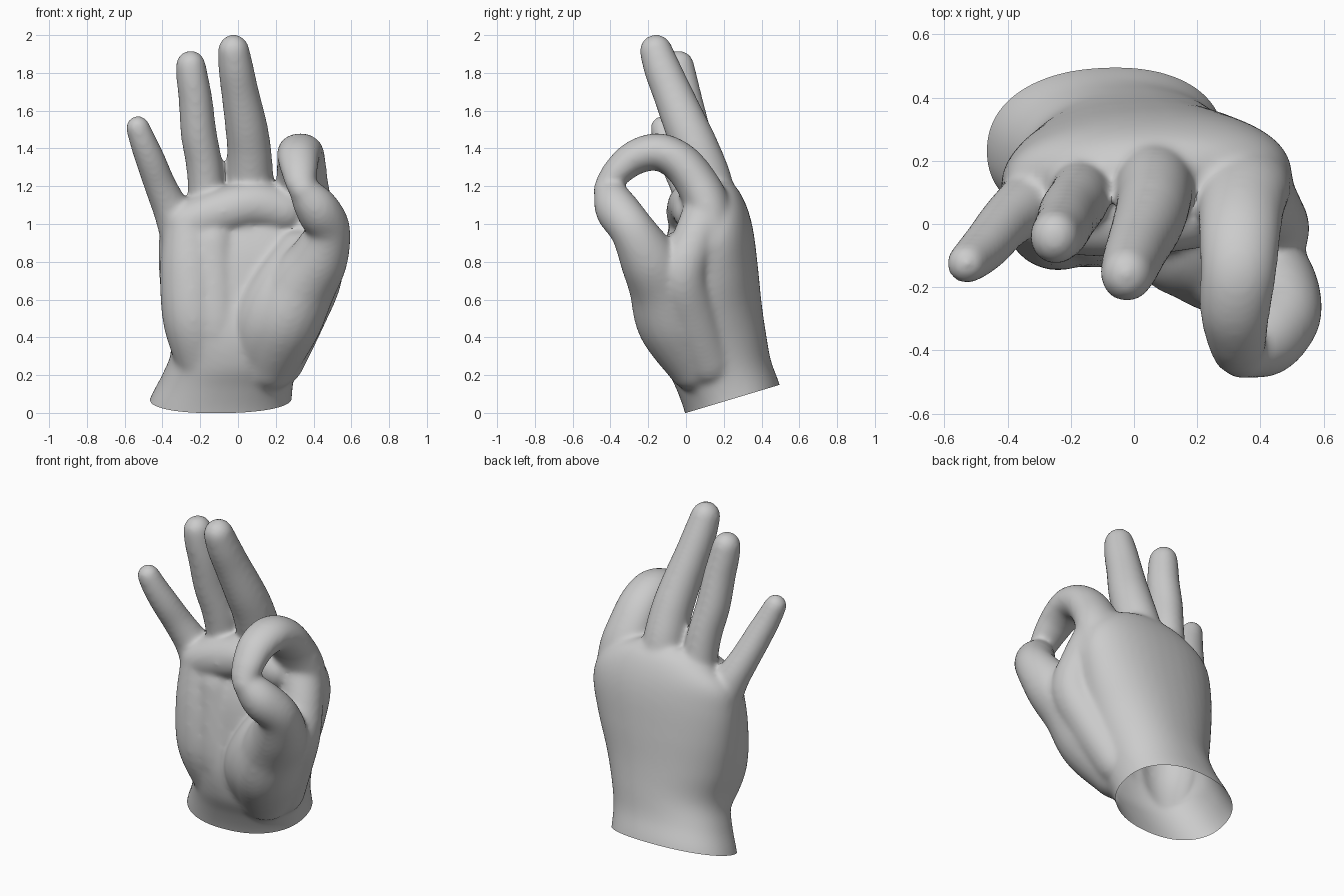
import bpy, bmesh, math
from mathutils import Vector

if "Cube" in bpy.data.objects:
    bpy.data.objects.remove(bpy.data.objects["Cube"])

bm = bmesh.new()


def skin_rings(rings):
    """Join a stack of vertex rings into a closed tube."""
    rows = [[bm.verts.new(p) for p in ring] for ring in rings]
    n = len(rows[0])
    for a, b in zip(rows, rows[1:]):
        for i in range(n):
            j = (i + 1) % n
            bm.faces.new((a[i], a[j], b[j], b[i]))
    bm.faces.new(rows[0][::-1])
    bm.faces.new(rows[-1])


def spline(keys, steps=6):
    """Catmull-Rom samples through tuples of any length."""
    k = [keys[0]] + keys + [keys[-1]]
    out = []
    for a, b, c, d in zip(k, k[1:], k[2:], k[3:]):
        for s in range(steps):
            t = s / steps
            out.append([0.5 * (2 * q + (r - p) * t + (2 * p - 5 * q + 4 * r - w) * t * t
                               + (3 * q - p - 3 * r + w) * t ** 3)
                        for p, q, r, w in zip(a, b, c, d)])
    return out + [list(keys[-1])]


def finger(keys, flat=1.0, side=(1, 0, 0), n=20):
    """Round-ended tube through (x, y, z, radius); flat scales the thickness."""
    side = Vector(side)
    pts = spline(keys)
    pos = [Vector(p[:3]) for p in pts]
    last = len(pos) - 1
    dirs = [(pos[min(i + 1, last)] - pos[max(i - 1, 0)]).normalized() for i in range(last + 1)]
    stations = []
    caps = [math.radians(a) for a in (20, 40, 58, 74, 86)]
    for a in reversed(caps):
        r = pts[0][3]
        stations.append((pos[0] - dirs[0] * r * math.sin(a), dirs[0], r * math.cos(a)))
    stations += [(p, d, q[3]) for p, d, q in zip(pos, dirs, pts)]
    for a in caps:
        r = pts[-1][3]
        stations.append((pos[-1] + dirs[-1] * r * math.sin(a), dirs[-1], r * math.cos(a)))
    rings = []
    for p, d, r in stations:
        u = (side - d * d.dot(side)).normalized()
        v = d.cross(u)
        rings.append([p + u * r * math.cos(2 * math.pi * i / n)
                      + v * r * flat * math.sin(2 * math.pi * i / n) for i in range(n)])
    skin_rings(rings)


def palm(keys, slope=0.3, n=40):
    """Loft of rounded sections (x, y, z, half width, half depth), tilted back."""
    rings = []
    for x, y, z, rx, ry in spline(keys):
        ring = []
        for i in range(n):
            a = 2 * math.pi * i / n
            c, s = math.cos(a), math.sin(a)
            c = math.copysign(abs(c) ** 0.9, c)
            s = math.copysign(abs(s) ** 0.9, s)
            ring.append((x + rx * c, y + ry * s + 0.04 * rx * c, z + slope * ry * s))
        rings.append(ring)
    skin_rings(rings)


# wrist and palm
palm([(-0.11, 0.275, -0.06, 0.40, 0.25), (-0.09, 0.245, 0.075, 0.375, 0.25),
      (-0.05, 0.20, 0.20, 0.35, 0.25), (-0.01, 0.16, 0.33, 0.345, 0.265),
      (0.0, 0.135, 0.50, 0.39, 0.265), (0.02, 0.135, 0.70, 0.435, 0.245),
      (0.04, 0.135, 0.90, 0.46, 0.22), (0.04, 0.14, 1.04, 0.43, 0.18),
      (0.05, 0.14, 1.15, 0.31, 0.13), (0.04, 0.12, 1.21, 0.19, 0.09)])

# fleshy pads: little finger side (two strands), below the fingers
finger([(-0.20, 0.06, 0.30, 0.14), (-0.235, 0.02, 0.50, 0.165),
        (-0.25, 0.03, 0.75, 0.165), (-0.26, 0.04, 0.95, 0.14)])
finger([(-0.10, 0.06, 0.30, 0.15), (-0.12, 0.02, 0.50, 0.16), (-0.14, 0.03, 0.90, 0.14)])
finger([(-0.27, 0.03, 1.00, 0.12), (-0.10, 0.02, 1.06, 0.125),
        (0.08, 0.03, 1.10, 0.125), (0.24, 0.05, 1.07, 0.12)], side=(0, 0, 1))

# thumb base pad: inner strand, and web running up towards the index knuckle
finger([(0.09, 0.06, 0.28, 0.15), (0.15, -0.04, 0.48, 0.18),
        (0.24, -0.07, 0.66, 0.17), (0.33, -0.02, 0.83, 0.14)])
finger([(0.22, 0.12, 0.27, 0.13), (0.33, 0.03, 0.52, 0.14), (0.42, -0.02, 0.73, 0.135),
        (0.415, 0.04, 0.90, 0.12), (0.37, 0.10, 1.03, 0.13)])

# thumb
finger([(0.16, 0.05, 0.27, 0.16), (0.24, -0.06, 0.48, 0.20), (0.335, -0.12, 0.67, 0.185),
        (0.43, -0.20, 0.82, 0.155), (0.475, -0.285, 0.97, 0.12), (0.425, -0.36, 1.07, 0.118),
        (0.375, -0.395, 1.14, 0.10), (0.345, -0.415, 1.18, 0.078)])

# index finger, curled to meet the thumb
finger([(0.345, 0.14, 0.90, 0.16), (0.35, 0.115, 1.09, 0.148), (0.34, 0.055, 1.22, 0.138),
        (0.335, -0.035, 1.33, 0.13), (0.33, -0.15, 1.382, 0.122), (0.32, -0.27, 1.352, 0.113),
        (0.325, -0.36, 1.28, 0.098), (0.33, -0.405, 1.225, 0.085)], flat=0.82)

# middle finger
finger([(0.07, 0.16, 0.95, 0.13), (0.065, 0.12, 1.20, 0.125), (0.06, 0.06, 1.38, 0.118),
        (0.043, 0.0, 1.52, 0.112), (0.01, -0.075, 1.70, 0.10), (-0.01, -0.125, 1.82, 0.094),
        (-0.023, -0.16, 1.92, 0.084)], flat=1.05)

# ring finger
finger([(-0.15, 0.13, 0.95, 0.12), (-0.165, 0.10, 1.16, 0.10), (-0.18, 0.07, 1.32, 0.097),
        (-0.208, 0.03, 1.48, 0.096), (-0.225, -0.01, 1.66, 0.09), (-0.24, -0.03, 1.76, 0.086),
        (-0.25, -0.042, 1.84, 0.08)], flat=1.08)

# little finger
finger([(-0.28, 0.08, 0.92, 0.13), (-0.35, 0.05, 1.07, 0.10), (-0.41, 0.0, 1.20, 0.086),
        (-0.46, -0.06, 1.33, 0.08), (-0.50, -0.10, 1.43, 0.073), (-0.53, -0.125, 1.51, 0.065)])

bmesh.ops.recalc_face_normals(bm, faces=bm.faces)
mesh = bpy.data.meshes.new("hand")
bm.to_mesh(mesh)
bm.free()
hand = bpy.data.objects.new("hand", mesh)
bpy.context.collection.objects.link(hand)

# fuse the parts into one skin and soften the webbing
fuse = hand.modifiers.new("fuse", 'REMESH')
fuse.mode = 'VOXEL'
fuse.voxel_size = 0.013
soft = hand.modifiers.new("soften", 'SMOOTH')
soft.factor = 0.5
soft.iterations = 22
deps = bpy.context.evaluated_depsgraph_get()
skin = bpy.data.meshes.new_from_object(hand.evaluated_get(deps))
hand.modifiers.clear()

# slice the wrist open along its tilted rim
cut = bmesh.new()
cut.from_mesh(skin)
bmesh.ops.bisect_plane(cut, geom=cut.verts[:] + cut.edges[:] + cut.faces[:],
                       plane_co=(0, 0, 0), plane_no=(0, -0.30, 1), clear_inner=True)

# keep only the outer skin, reached from the middle fingertip
top = max(cut.verts, key=lambda v: v.co.z)
seen, todo = {top}, [top]
while todo:
    v = todo.pop()
    for e in v.link_edges:
        w = e.other_vert(v)
        if w not in seen:
            seen.add(w)
            todo.append(w)
bmesh.ops.delete(cut, geom=[v for v in cut.verts if v not in seen], context='VERTS')
cut.to_mesh(skin)
cut.free()
hand.data = skin
bpy.context.view_layer.objects.active = hand
hand.select_set(True)
bpy.ops.object.shade_smooth_by_angle(angle=math.radians(40))
